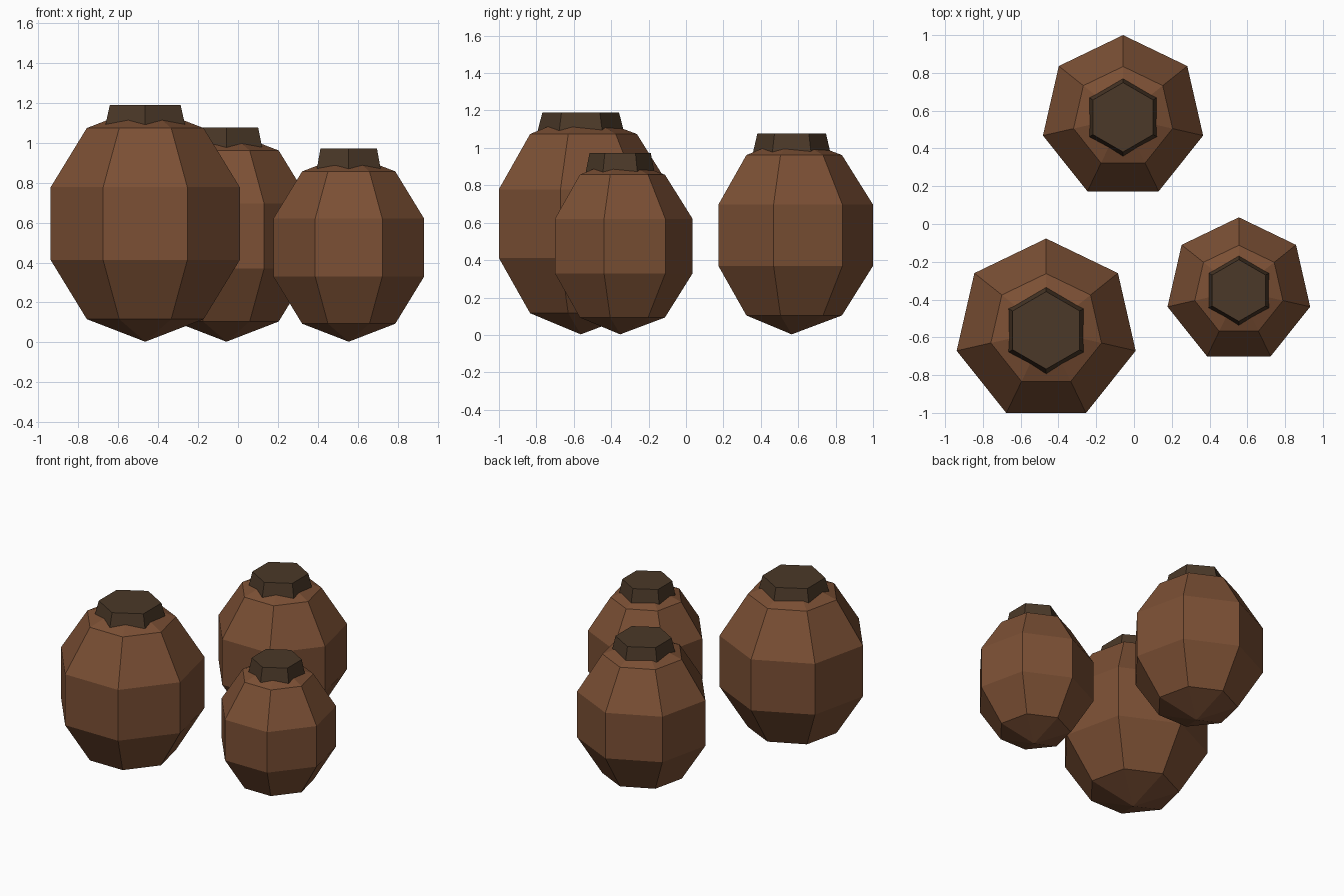
import bpy, bmesh
from math import sin, cos, pi

if "Cube" in bpy.data.objects:
    bpy.data.objects.remove(bpy.data.objects["Cube"])


def material(name, color):
    m = bpy.data.materials.new(name)
    m.diffuse_color = (*color, 1)
    m.use_nodes = True
    m.node_tree.nodes["Principled BSDF"].inputs["Base Color"].default_value = m.diffuse_color
    return m


def lathe(name, profile, sides, loc, mat):
    """Revolve (radius, z) points, listed bottom to top; first corner faces +y."""
    bm = bmesh.new()
    rings = []
    for r, z in profile:
        if r == 0:
            rings.append([bm.verts.new((0, 0, z))] * sides)
        else:
            angles = [pi / 2 + 2 * pi * i / sides for i in range(sides)]
            rings.append([bm.verts.new((r * cos(a), r * sin(a), z)) for a in angles])
    for low, high in zip(rings, rings[1:]):
        for i in range(sides):
            j = (i + 1) % sides
            corners = dict.fromkeys((low[i], low[j], high[j], high[i]))
            bm.faces.new(list(corners))
    # flat caps on open ends
    if profile[0][0] > 0:
        bm.faces.new(rings[0][::-1])
    if profile[-1][0] > 0:
        bm.faces.new(rings[-1])
    bmesh.ops.recalc_face_normals(bm, faces=bm.faces)
    mesh = bpy.data.meshes.new(name)
    bm.to_mesh(mesh)
    bm.free()
    mesh.materials.append(mat)
    obj = bpy.data.objects.new(name, mesh)
    obj.location = loc
    bpy.context.collection.objects.link(obj)
    return obj


clay = material("clay", (0.2, 0.08, 0.035))
dark_clay = material("dark_clay", (0.07, 0.04, 0.021))

RADIUS, HALF_HEIGHT, NECK_HALF = 0.511, 0.592, 0.123

# large, medium and small pot: x, y, scale
pots = {
    "large": (-0.465, -0.563, 1.0),
    "medium": (-0.058, 0.565, 0.895),
    "small": (0.555, -0.352, 0.797),
}

for size, (x, y, s) in pots.items():
    # rounded body: stretched seven-sided sphere with five bands
    body = [(0 if k in (0, 5) else s * RADIUS * sin(pi * k / 5),
             s * HALF_HEIGHT * (1 - cos(pi * k / 5)) + 0.003) for k in range(6)]
    lathe(size + "_pot_body", body, 7, (x, y, 0), clay)
    # tapered six-sided neck sunk into the body
    neck_z = 1.066 * s
    neck = [(0.268 * s, neck_z - NECK_HALF), (0.205 * s, neck_z + NECK_HALF)]
    lathe(size + "_pot_neck", neck, 6, (x, y, 0), dark_clay)
